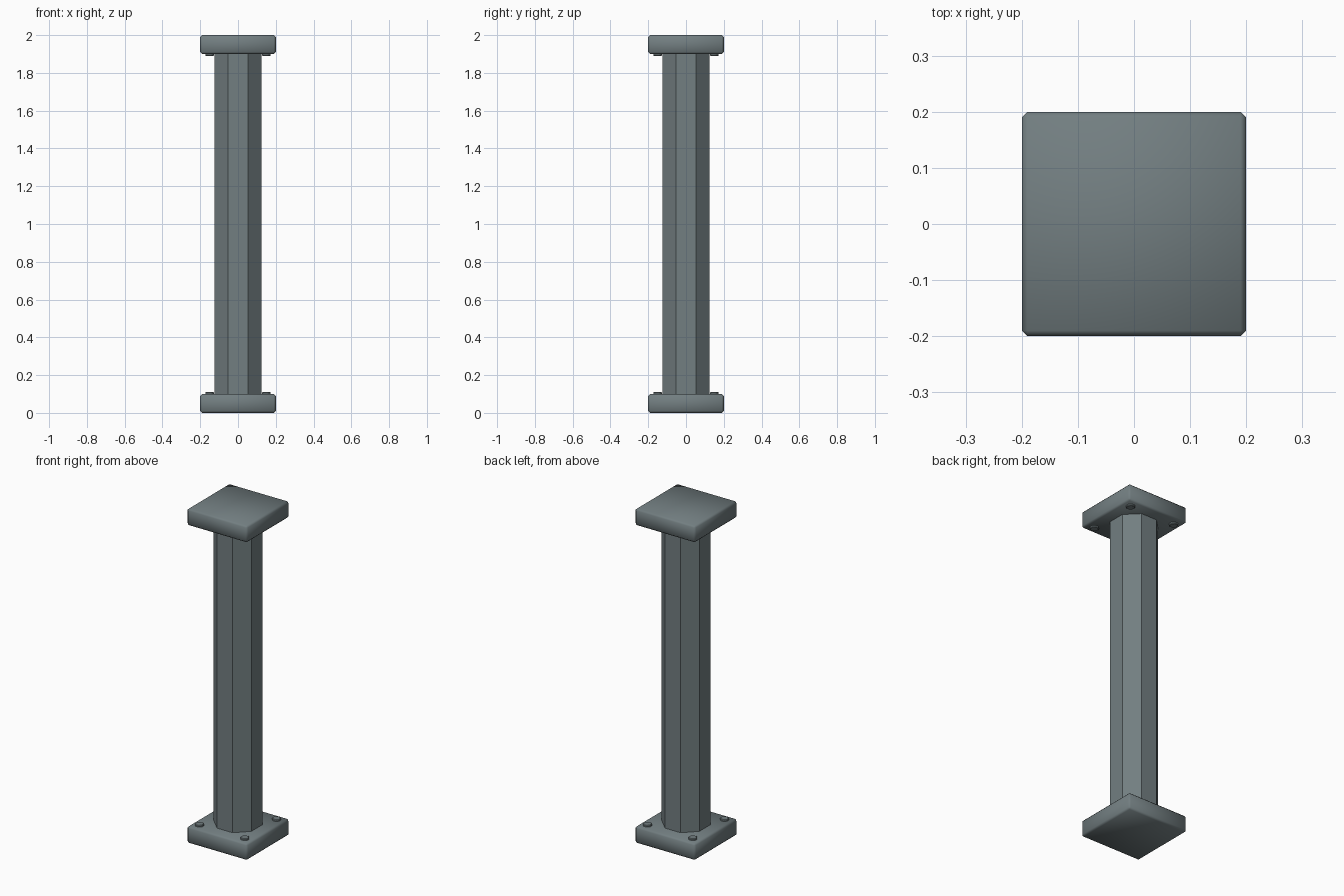
import bpy, math

if "Cube" in bpy.data.objects:
    bpy.data.objects.remove(bpy.data.objects["Cube"])

metal = bpy.data.materials.new("blue grey metal")
metal.diffuse_color = (0.17, 0.21, 0.22, 1)
metal.use_nodes = True
metal.node_tree.nodes["Principled BSDF"].inputs["Base Color"].default_value = metal.diffuse_color

def finish(name, smooth):
    ob = bpy.context.object
    ob.name = name
    ob.data.materials.append(metal)
    if smooth:
        bpy.ops.object.shade_smooth()
    return ob

def prism(name, sides, radius, z0, z1, x=0, y=0):
    # Prism with flat sides facing the axes
    bpy.ops.mesh.primitive_cylinder_add(vertices=sides, radius=radius, depth=z1 - z0,
                                        location=(x, y, (z0 + z1) / 2),
                                        rotation=(0, 0, math.pi / sides))
    return finish(name, False)

def bevel(ob, width):
    m = ob.modifiers.new("bevel", 'BEVEL')
    m.width = width
    m.segments = 1

# Octagonal shaft
prism("shaft", 8, 0.125 / math.cos(math.pi / 8), 0.09, 1.91)

# Chamfered end plates, each with four bolts on the inner side
for label, zc, bz0, bz1 in (("base", 0.05, 0.095, 0.11), ("top", 1.95, 1.89, 1.905)):
    bpy.ops.mesh.primitive_cube_add(size=1, location=(0, 0, zc))
    bpy.context.object.scale = (0.4, 0.4, 0.1)
    bpy.ops.object.transform_apply(location=False, rotation=False, scale=True)
    bevel(finish(label + "_plate", True), 0.01)
    for x in (-0.15, 0.15):
        for y in (-0.15, 0.15):
            bevel(prism(label + "_bolt", 8, 0.025, bz0, bz1, x, y), 0.003)
